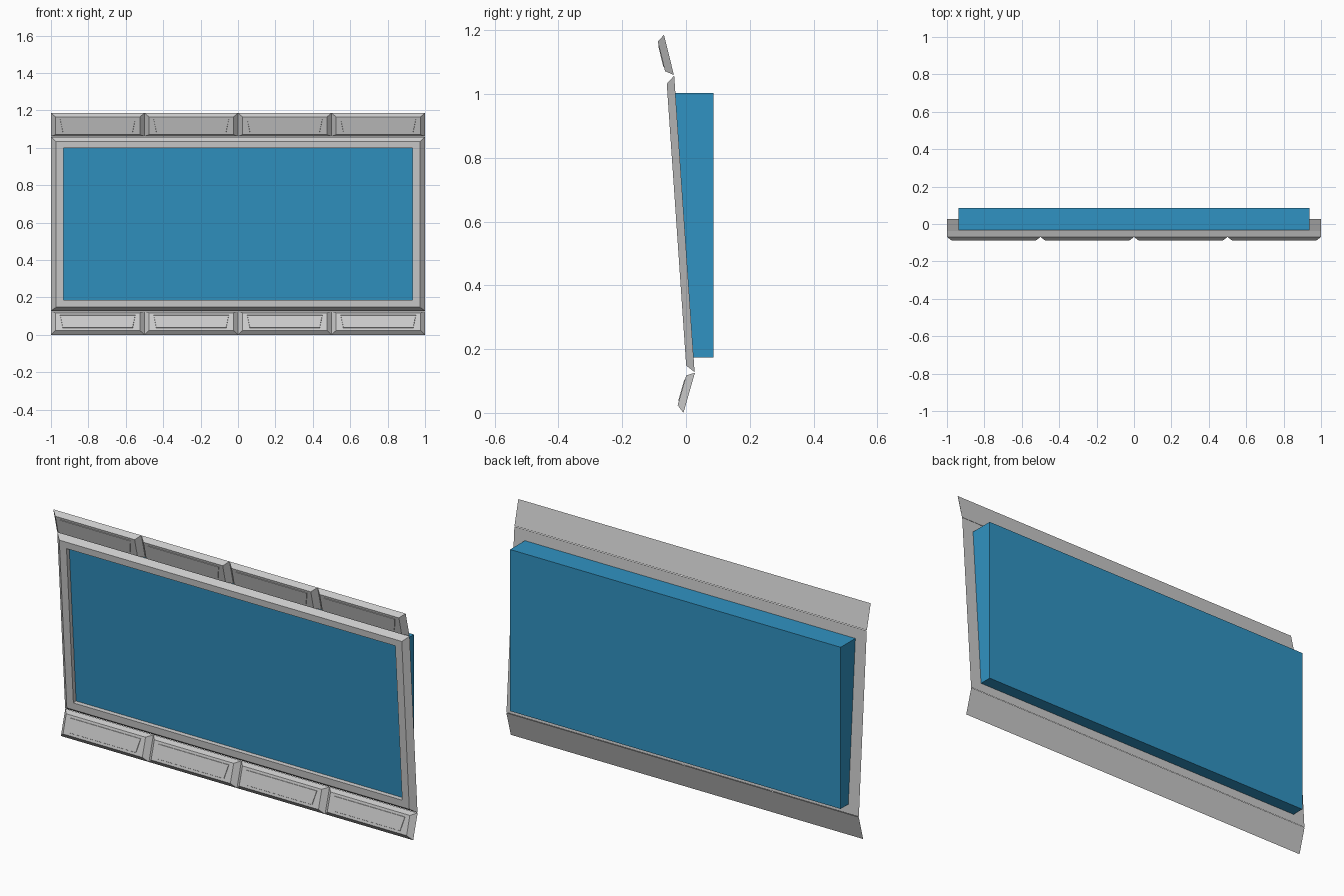
import bpy, bmesh
from mathutils import Vector

if "Cube" in bpy.data.objects:
    bpy.data.objects.remove(bpy.data.objects["Cube"])

def plane(a, b):
    """Map (x, distance along a->b, depth to the front) into 3D; a and b are (y, z)."""
    a, b = Vector(a), Vector(b)
    u = (b - a).normalized()
    n = Vector((-u.y, u.x))
    def put(x, t, d):
        p = a + u * t + n * d
        return Vector((x, p.x, p.y))
    return put, (b - a).length

def rect(put, x0, x1, t0, t1, d, taper=0.0):
    return [put(x0 + taper, t0, d), put(x1 - taper, t0, d), put(x1, t1, d), put(x0, t1, d)]

def skin(name, loops, closed=False):
    """Join successive loops; cap the ends or close into a ring."""
    bm = bmesh.new()
    rows = [[bm.verts.new(p) for p in loop] for loop in loops]
    pairs = list(zip(rows, rows[1:]))
    if closed:
        pairs.append((rows[-1], rows[0]))
    else:
        bm.faces.new(rows[0])
        bm.faces.new(rows[-1])
    for r, s in pairs:
        n = len(r)
        for i in range(n):
            j = (i + 1) % n
            bm.faces.new((r[i], r[j], s[j], s[i]))
    bmesh.ops.recalc_face_normals(bm, faces=bm.faces)
    mesh = bpy.data.meshes.new(name)
    bm.to_mesh(mesh)
    bm.free()
    obj = bpy.data.objects.new(name, mesh)
    bpy.context.collection.objects.link(obj)
    return obj

DEPTH = 0.024

# Tilted frame with bevelled outer edge and open centre
put, L = plane((0.027, 0.128), (-0.037, 1.058))
skin("screen_frame", [
    rect(put, -1, 1, 0, L, 0),
    rect(put, -0.972, 0.972, 0.022, L - 0.024, DEPTH + 0.001),
    rect(put, -0.933, 0.933, 0.059, 0.874, DEPTH + 0.001),
    rect(put, -0.933, 0.933, 0.059, 0.874, 0)], closed=True)

# Screen body: sloping front, upright back
front = [put(0, 0.046, 0.003), put(0, 0.876, 0.003)]
profile = [(front[0].y, 0.174), (front[1].y, 1.003), (0.086, 1.003), (0.086, 0.174)]
screen = skin("screen_body", [[(x, y, z) for y, z in profile] for x in (-0.938, 0.938)])
blue = bpy.data.materials.new("screen_blue")
blue.diffuse_color = (0.03, 0.29, 0.54, 1)
blue.use_nodes = True
blue.node_tree.nodes["Principled BSDF"].inputs["Base Color"].default_value = blue.diffuse_color
screen.data.materials.append(blue)

# Rows of four bevelled panels above and below, each with a thin raised plate
rows = {"upper": ((-0.038, 1.060), (-0.069, 1.186)),
        "lower": ((-0.008, 0.0), (0.028, 0.126))}
for row, (a, b) in rows.items():
    put, L = plane(a, b)
    for i in range(4):
        x0 = -1 + 0.5 * i
        x1 = x0 + 0.5
        skin(f"{row}_panel_{i + 1}", [
            rect(put, x0, x1, 0, L, 0),
            rect(put, x0 + 0.025, x1 - 0.025, 0.018, L - 0.016, DEPTH)])
        skin(f"{row}_plate_{i + 1}", [
            rect(put, x0 + 0.048, x1 - 0.048, 0.03, L - 0.028, DEPTH - 0.002, 0.014),
            rect(put, x0 + 0.050, x1 - 0.050, 0.032, L - 0.030, DEPTH + 0.002, 0.014)])
